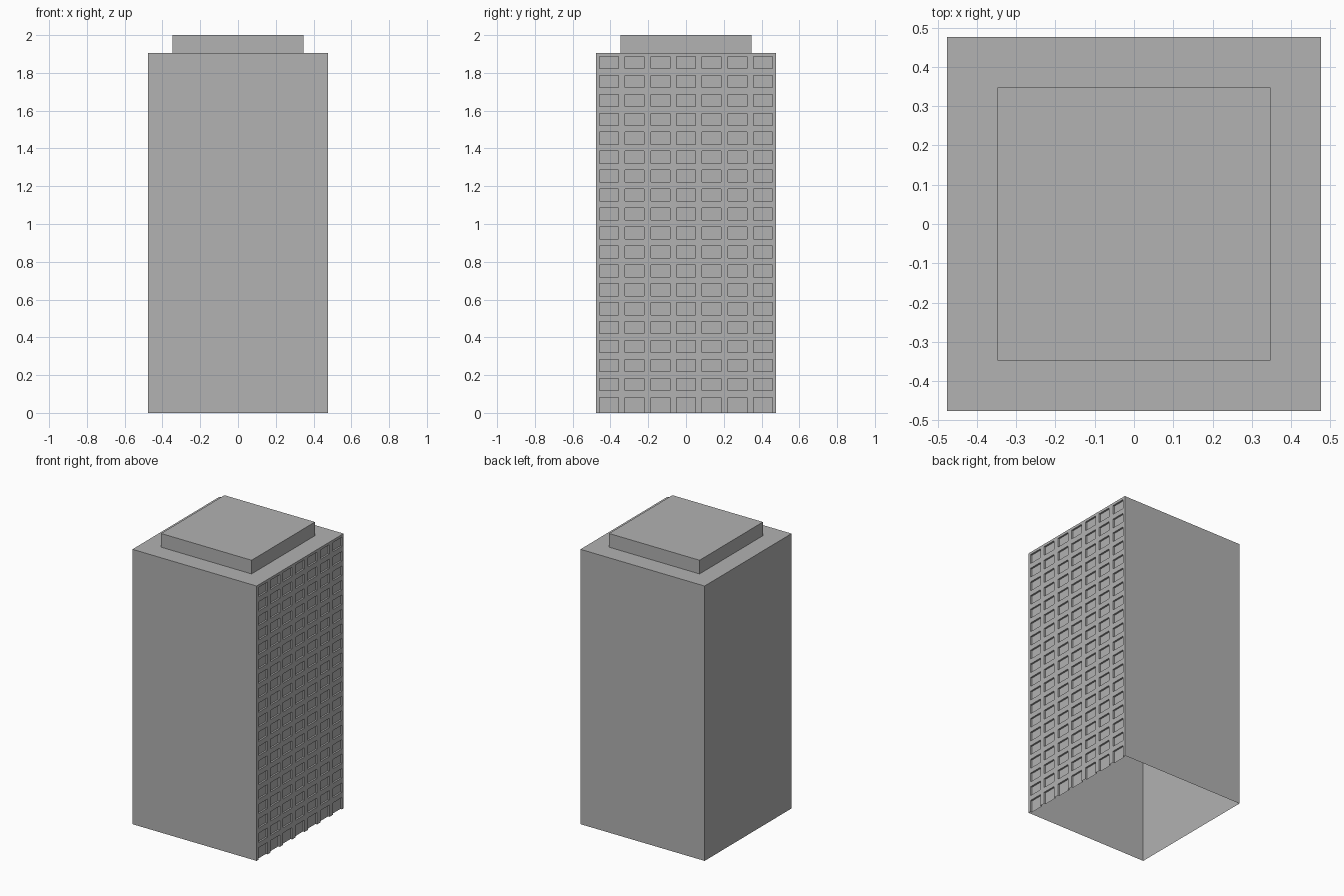
import bpy
import bmesh
from mathutils import Vector

cube = bpy.data.objects.get("Cube")
if cube:
    bpy.data.objects.remove(cube, do_unlink=True)

HALF = 0.476          # half width of the tower
ROOF = 1.905          # height of the main roof
COLS, ROWS = 7, 19
PITCH_Y, PITCH_Z = 2 * HALF / COLS, ROOF / ROWS
MARGIN = 0.018        # wall between a window and its cell border
DEPTH = 0.012         # how far windows are set back

grey = bpy.data.materials.new("concrete grey")
grey.use_nodes = True
colour = (0.445, 0.445, 0.445, 1)
grey.diffuse_color = colour
grey.node_tree.nodes["Principled BSDF"].inputs["Base Color"].default_value = colour


def open_box(bm, half, low, high):
    """Box without its bottom face."""
    result = bmesh.ops.create_cube(bm, size=1)
    for v in result["verts"]:
        v.co = Vector((v.co.x * 2 * half, v.co.y * 2 * half,
                       low + (v.co.z + 0.5) * (high - low)))
    bm.normal_update()
    bottom = [f for f in bm.faces if f.normal.z < -0.9]
    bmesh.ops.delete(bm, geom=bottom, context="FACES_ONLY")


def finish(bm, name):
    mesh = bpy.data.meshes.new(name)
    bm.to_mesh(mesh)
    bm.free()
    mesh.materials.append(grey)
    obj = bpy.data.objects.new(name, mesh)
    bpy.context.collection.objects.link(obj)
    return obj


def facade(bm):
    return [f for f in bm.faces if f.normal.x > 0.9]


def cut(bm, point, normal):
    """Slice only the window wall."""
    faces = facade(bm)
    geom = set(faces)
    for f in faces:
        geom.update(f.edges)
        geom.update(f.verts)
    bmesh.ops.bisect_plane(bm, geom=list(geom), dist=1e-5,
                           plane_co=point, plane_no=normal)
    bm.normal_update()


# Tower with a grid of set-back windows on one side
bm = bmesh.new()
open_box(bm, HALF, 0, ROOF)
for c in range(COLS):
    for edge in (MARGIN, PITCH_Y - MARGIN):
        cut(bm, (0, -HALF + c * PITCH_Y + edge, 0), (0, 1, 0))
for r in range(ROWS):
    for edge in (MARGIN, PITCH_Z - MARGIN):
        if r or edge > MARGIN:      # ground-floor openings reach the floor
            cut(bm, (0, 0, r * PITCH_Z + edge), (0, 0, 1))


def is_window(face):
    centre = face.calc_center_median()
    y = (centre.y + HALF) % PITCH_Y
    z = centre.z % PITCH_Z
    inside_z = MARGIN < z < PITCH_Z - MARGIN
    return MARGIN < y < PITCH_Y - MARGIN and inside_z


windows = [f for f in facade(bm) if is_window(f)]
bmesh.ops.inset_individual(bm, faces=windows, thickness=0, depth=-DEPTH)
sills = [f for f in bm.faces if all(v.co.z < 1e-4 for v in f.verts)]
bmesh.ops.delete(bm, geom=sills, context="FACES")
finish(bm, "tower")

# Raised rooftop block
bm = bmesh.new()
open_box(bm, 0.347, ROOF, 2.0)
finish(bm, "rooftop_block")
